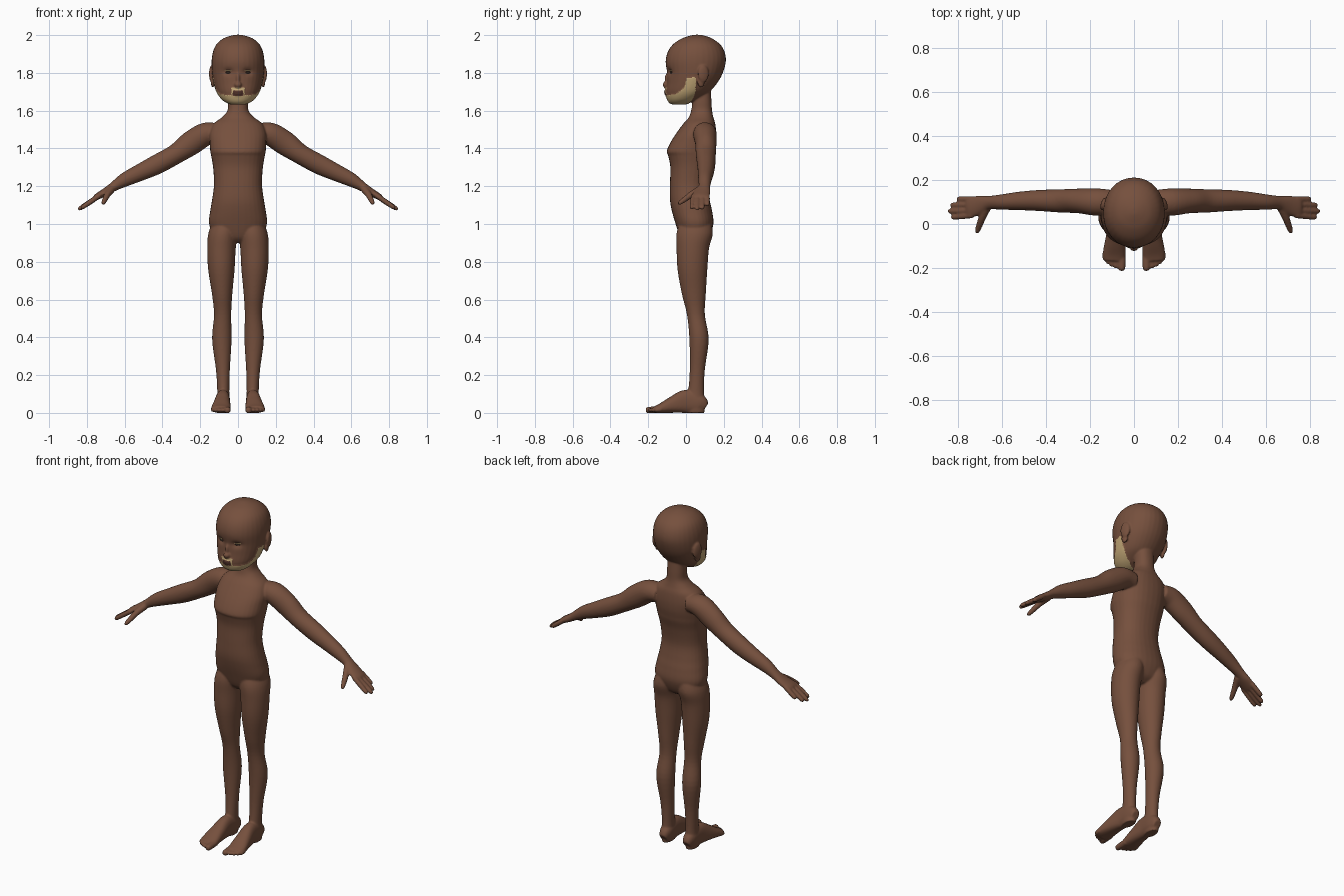
import bpy, bmesh, math
from mathutils import Vector, Matrix

if "Cube" in bpy.data.objects:
    bpy.data.objects.remove(bpy.data.objects["Cube"])


def material(name, rgb):
    m = bpy.data.materials.new(name)
    m.diffuse_color = (*rgb, 1)
    m.use_nodes = True
    m.node_tree.nodes["Principled BSDF"].inputs["Base Color"].default_value = m.diffuse_color
    return m


SKIN = material("brown skin", (0.18, 0.08, 0.047))
HAIR = material("tan hair", (0.56, 0.40, 0.19))
LIPS = material("dark lips", (0.09, 0.035, 0.025))
EYES = material("eye", (0.03, 0.02, 0.015))


def spline(rows, steps=5):
    """Smooth (Catmull-Rom) interpolation of rows of numbers."""
    out = []
    for i in range(len(rows) - 1):
        a, b, c, d = (rows[max(0, min(len(rows) - 1, i + k))] for k in (-1, 0, 1, 2))
        for s in range(steps):
            t = s / steps
            out.append([0.5 * (2*q + (r-p)*t + (2*p-5*q+4*r-w)*t*t + (3*q-p-3*r+w)*t**3)
                        for p, q, r, w in zip(a, b, c, d)])
    out.append(list(rows[-1]))
    return out


def skin_rings(bm, rings, power, n=32):
    """Rings of (centre, half axis, half axis) joined to a closed solid."""
    def se(v):
        return math.copysign(abs(v) ** (2 / power), v)
    loops = []
    for c, u, v in rings:
        loops.append([bm.verts.new(c + u * se(math.cos(2*math.pi*k/n)) + v * se(math.sin(2*math.pi*k/n)))
                      for k in range(n)])
    for a, b in zip(loops, loops[1:]):
        for k in range(n):
            bm.faces.new((a[k], a[(k+1) % n], b[(k+1) % n], b[k]))
    bm.faces.new(loops[0][::-1])
    bm.faces.new(loops[-1])


def column(bm, rows, side=1, power=2):
    """Upright body part from rows of z, x0, x1, y0, y1."""
    skin_rings(bm, [(Vector((side*(x0+x1)/2, (y0+y1)/2, z)), Vector(((x1-x0)/2, 0, 0)),
                     Vector((0, (y1-y0)/2, 0))) for z, x0, x1, y0, y1 in spline(rows)], power)


def tube(bm, rows, ref, side=1, power=2):
    """Limb along a path from rows of x, y, z, radius along ref, other radius."""
    pts = spline(rows)
    pos = [Vector((side*p[0], p[1], p[2])) for p in pts]
    rings = []
    for i, p in enumerate(pts):
        t = (pos[min(i+1, len(pos)-1)] - pos[max(i-1, 0)]).normalized()
        u = Vector(ref)
        u = (u - t * u.dot(t)).normalized()
        rings.append((pos[i], u * p[3], t.cross(u) * p[4]))
    skin_rings(bm, rings, power)


def digit(bm, a, b, r, ref, side):
    """Finger or toe with a rounded tip."""
    a, b = Vector(a), Vector(b)
    rows = [(*a.lerp(b, f), r*k, r*k) for f, k in ((0, 1), (.5, 1), (.85, .9), (.95, .7), (1, .3))]
    tube(bm, rows, ref, side)


def ball(bm, c, size, rot=0):
    m = Matrix.Translation(c) @ Matrix.Rotation(rot, 4, 'Z') @ Matrix.Diagonal((*size, 1))
    bmesh.ops.create_uvsphere(bm, u_segments=24, v_segments=14, radius=1, matrix=m)


bm = bmesh.new()

# torso and neck
torso = [(.90, .05, 0, .08), (.93, .12, -.03, .12), (1.0, .153, -.055, .145), (1.07, .147, -.075, .138),
         (1.13, .137, -.085, .125), (1.21, .127, -.085, .115), (1.30, .132, -.083, .128),
         (1.36, .142, -.094, .145), (1.385, .147, -.102, .15), (1.43, .15, -.083, .158),
         (1.48, .15, -.052, .16), (1.53, .13, -.015, .155), (1.565, .085, .015, .145),
         (1.60, .056, .027, .138), (1.65, .052, .035, .135), (1.72, .05, .04, .13)]
column(bm, [(z, -w, w, f, b) for z, w, f, b in torso], power=2.25)

# head
head = [(1.636, .04, -.075, .0), (1.645, .062, -.089, .03), (1.665, .088, -.10, .07), (1.70, .112, -.107, .125),
        (1.75, .128, -.102, .168), (1.80, .137, -.10, .195), (1.86, .14, -.108, .211),
        (1.91, .133, -.097, .205), (1.95, .115, -.07, .182), (1.98, .082, -.027, .142),
        (1.995, .045, .015, .105), (2.002, .012, .045, .072)]
column(bm, [(z, -w, w, f, b) for z, w, f, b in head], power=2.08)

# nose, lips
ball(bm, (0, -.104, 1.737), (.02, .02, .017))
ball(bm, (0, -.098, 1.765), (.011, .016, .035))
ball(bm, (0, -.10, 1.700), (.028, .017, .008))
ball(bm, (0, -.10, 1.687), (.024, .015, .007))

leg = [(1.02, 0, .13, -.03, .13), (.95, .002, .157, -.05, .142), (.87, .012, .163, -.05, .122),
       (.76, .018, .158, -.045, .113), (.63, .03, .138, -.022, .105), (.52, .036, .127, .005, .10),
       (.39, .034, .137, .018, .12), (.23, .043, .117, .02, .10), (.12, .046, .11, .012, .095),
       (.05, .045, .112, 0, .10), (.0, .05, .108, 0, .098)]
foot = [(.077, .104, .03, .022, .025), (.077, .07, .05, .035, .05), (.08, 0, .06, .037, .062),
        (.085, -.07, .043, .045, .044), (.09, -.13, .025, .051, .027), (.092, -.165, .018, .046, .018)]
arm = [(.10, .10, 1.48, .055, .05), (.17, .10, 1.476, .062, .061), (.25, .105, 1.427, .056, .064),
       (.33, .105, 1.37, .053, .053), (.43, .107, 1.315, .048, .052), (.52, .105, 1.272, .042, .045),
       (.60, .10, 1.234, .035, .037), (.66, .097, 1.197, .031, .025), (.70, .088, 1.171, .042, .021),
       (.745, .075, 1.145, .047, .017), (.76, .073, 1.136, .043, .012)]
thumb = [(.67, .075, 1.183, .02, .02), (.69, .03, 1.157, .017, .017), (.705, -.01, 1.128, .014, .014),
         (.713, -.033, 1.112, .011, .011), (.716, -.042, 1.106, .005, .005)]
fingers = [(.113, .113, .805, 1.098), (.088, .086, .836, 1.08), (.062, .058, .847, 1.075), (.04, .03, .832, 1.082)]
toes = [(.056, -.214, .018), (.082, -.203, .012), (.101, -.195, .012), (.118, -.182, .012), (.133, -.166, .011)]

# limbs and ears, both sides
for s in (1, -1):
    column(bm, leg, s)
    tube(bm, foot, (1, 0, 0), s, 2.4)
    for x, y, r in toes:
        digit(bm, (x, -.13, .019), (x, y, .014), r, (1, 0, 0), s)
    tube(bm, arm, (0, 1, 0), s)
    tube(bm, thumb, (1, 0, 0), s)
    for y0, y1, x, z in fingers:
        digit(bm, (.735, y0, 1.15), (x, y1, z), .0135, (0, 1, 0), s)
    ball(bm, (s*.139, .092, 1.795), (.012, .03, .046), s*.3)
    ball(bm, (s*.133, .08, 1.75), (.01, .02, .028), s*.3)

# fuse everything to one smooth skin
raw = bpy.data.meshes.new("raw")
bm.normal_update()
bm.to_mesh(raw)
bm.free()
body = bpy.data.objects.new("body", raw)
bpy.context.collection.objects.link(body)
rm = body.modifiers.new("fuse", 'REMESH')
rm.mode = 'VOXEL'
rm.voxel_size = 0.005
sm = body.modifiers.new("soften", 'SMOOTH')
sm.factor = 0.5
sm.iterations = 6
mesh = bpy.data.meshes.new_from_object(body.evaluated_get(bpy.context.evaluated_depsgraph_get()))
body.modifiers.clear()
body.data = mesh
mesh.materials.clear()
for m in (SKIN, HAIR, LIPS):
    mesh.materials.append(m)


def ramp(v, pts):
    for (a, p), (b, q) in zip(pts, pts[1:]):
        if v <= b:
            return p + (q - p) * max(0, (v - a) / (b - a))
    return pts[-1][1]


def is_beard(c):
    if not (1.625 < c.z < 1.78 and c.y < .05):
        return False
    ax = abs(c.x)
    if c.y < -.06 and ax < .034:
        if 1.706 < c.z < 1.724 or (ax > .026 and c.z < 1.724):
            return True
    top = ramp(c.y, [(-.12, 1.676), (-.05, 1.69), (-.01, 1.72), (.006, 1.775), (.05, 1.775)])
    low = ramp(c.y, [(-.1, 1.62), (0, 1.632), (.03, 1.655), (.05, 1.70)])
    return low < c.z < top


# sockets, flat soles, coloured beard and lips
for v in mesh.vertices:
    if v.co.y < 0 and v.co.z > 1.7:
        d = ((abs(v.co.x) - .052) / .026) ** 2 + ((v.co.z - 1.805) / .018) ** 2
        v.co.y += .012 * math.exp(-d)
    v.co.z = max(0, v.co.z)
hairy = set()
for p in mesh.polygons:
    p.use_smooth = True
    c = p.center
    p.material_index = 0
    if is_beard(c):
        p.material_index = 1
        hairy.update(p.vertices)
    elif abs(c.x) < .026 and c.y < -.07 and 1.68 < c.z <= 1.706:
        p.material_index = 2
normals = {i: mesh.vertices[i].normal.copy() for i in hairy}
for i in hairy:
    mesh.vertices[i].co += normals[i] * .003
mesh.update()

# eyes and lashes laid on the face
bpy.context.view_layer.update()
for s, side in ((1, "left"), (-1, "right")):
    for name, z, size, m in (("eye", 1.803, (.016, .004, .006), EYES), ("lash", 1.812, (.024, .004, .0028), HAIR)):
        hit, loc, nor, _ = body.ray_cast(Vector((s*.052, -1, z)), Vector((0, 1, 0)))
        eb = bmesh.new()
        ball(eb, loc, size, math.atan2(nor.x, -nor.y))
        me = bpy.data.meshes.new(f"{side}_{name}")
        eb.to_mesh(me)
        eb.free()
        me.materials.append(m)
        for p in me.polygons:
            p.use_smooth = True
        bpy.context.collection.objects.link(bpy.data.objects.new(f"{side}_{name}", me))
